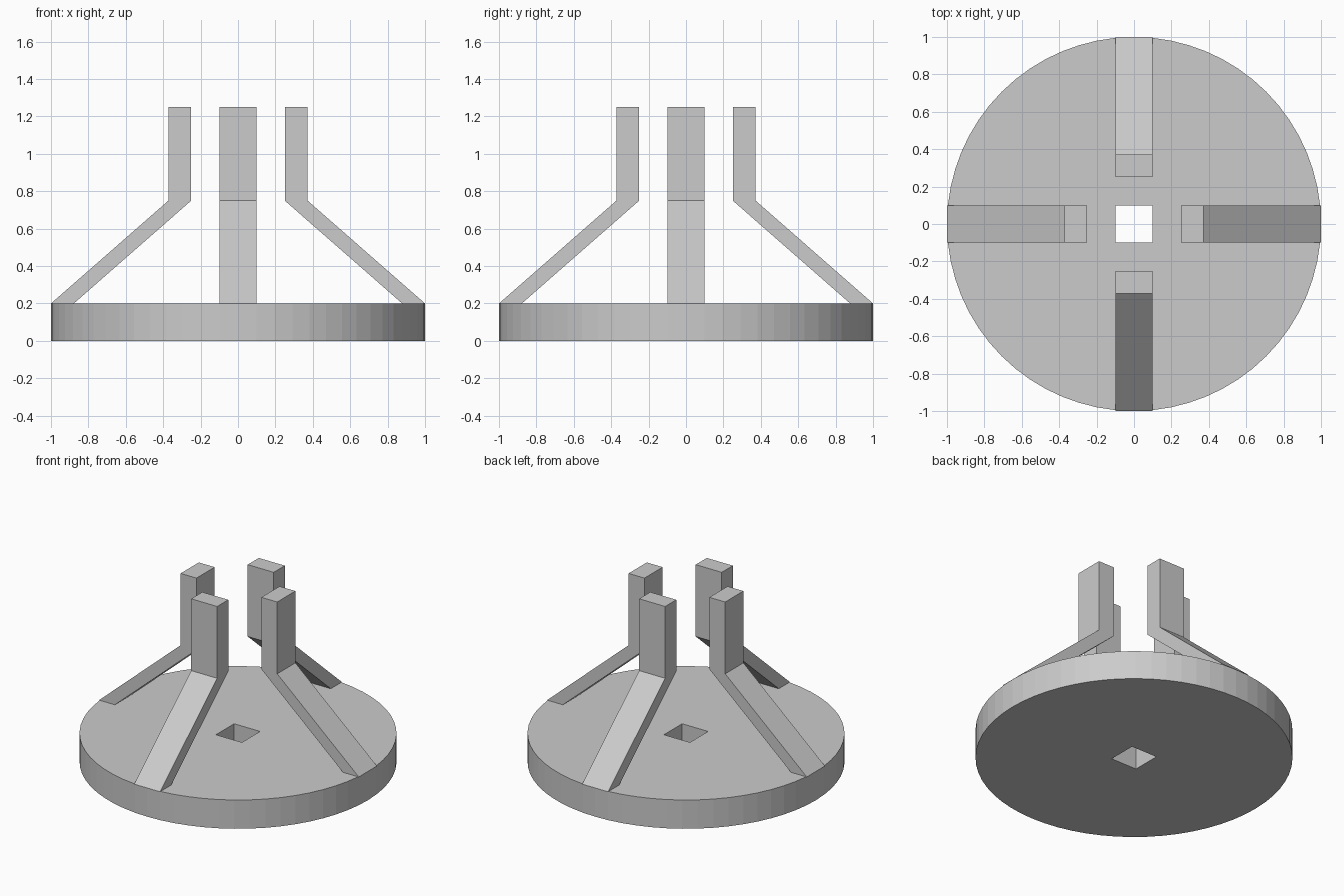
import bpy, bmesh
from math import sin, cos, pi
from mathutils import Matrix, Vector

if "Cube" in bpy.data.objects:
    bpy.data.objects.remove(bpy.data.objects["Cube"])


def finish(bm, name):
    bmesh.ops.recalc_face_normals(bm, faces=bm.faces)
    mesh = bpy.data.meshes.new(name)
    bm.to_mesh(mesh)
    bm.free()
    obj = bpy.data.objects.new(name, mesh)
    bpy.context.collection.objects.link(obj)
    return obj


def add_loop(bm, points):
    verts = [bm.verts.new((x, y, 0)) for x, y in points]
    return [bm.edges.new((verts[i - 1], verts[i])) for i in range(len(verts))]


def extrude_faces(bm, vector):
    ext = bmesh.ops.extrude_face_region(bm, geom=list(bm.faces))
    moved = [g for g in ext["geom"] if isinstance(g, bmesh.types.BMVert)]
    bmesh.ops.translate(bm, verts=moved, vec=Vector(vector))


# Round base plate with a square hole through the middle
SIDES = 64
bm = bmesh.new()
rim = [(cos(2 * pi * i / SIDES), sin(2 * pi * i / SIDES)) for i in range(SIDES)]
hole = [(-0.1, -0.1), (0.1, -0.1), (0.1, 0.1), (-0.1, 0.1)]
edges = add_loop(bm, rim) + add_loop(bm, hole)
bmesh.ops.triangle_fill(bm, edges=edges, use_beauty=True, normal=(0, 0, 1))
extrude_faces(bm, (0, 0, 0.2))
finish(bm, "base_plate")

# Bent arms: side profile (radius, height) given a width, repeated on four sides
PROFILE = [(1, 0.2), (0.372, 0.75), (0.372, 1.25),
           (0.25, 1.25), (0.25, 0.75), (0.878, 0.2)]
for i, side in enumerate(("right", "back", "left", "front")):
    bm = bmesh.new()
    bm.faces.new([bm.verts.new((r, -0.1, z)) for r, z in PROFILE])
    extrude_faces(bm, (0, 0.2, 0))
    bm.transform(Matrix.Rotation(i * pi / 2, 4, "Z"))
    finish(bm, side + "_arm")
